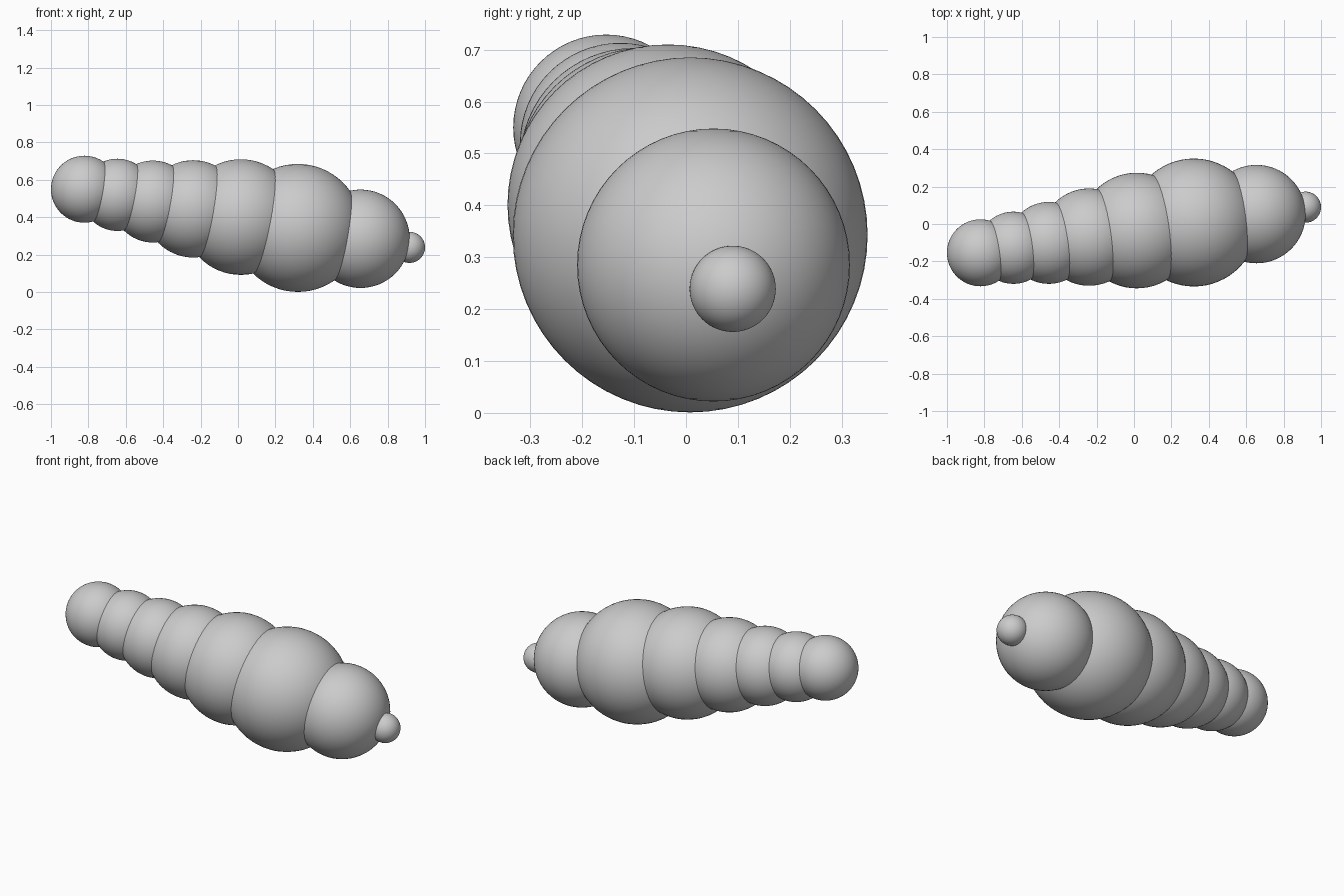
import bpy

cube = bpy.data.objects.get("Cube")
if cube:
    bpy.data.objects.remove(cube, do_unlink=True)

# One plain grey for the whole body
GREY = (0.6, 0.6, 0.6, 1.0)
grey = bpy.data.materials.new("plain_grey")
grey.use_nodes = True
grey.diffuse_color = GREY
grey.node_tree.nodes["Principled BSDF"].inputs["Base Color"].default_value = GREY


def ball(name, centre, radius):
    bpy.ops.mesh.primitive_uv_sphere_add(segments=64, ring_count=32, radius=radius, location=centre)
    obj = bpy.context.object
    obj.name = name
    obj.data.materials.append(grey)
    bpy.ops.object.shade_smooth()


# Nose and head
ball("nose", (0.917, 0.09, 0.239), 0.083)
ball("head", (0.655, 0.053, 0.285), 0.263)

# Overlapping body segments, tapering from the chest to the raised tail
segments = [
    ((0.32, 0.008, 0.343), 0.342),
    ((0.015, -0.035, 0.401), 0.309),
    ((-0.24, -0.07, 0.445), 0.26),
    ((-0.455, -0.101, 0.484), 0.219),
    ((-0.645, -0.127, 0.52), 0.193),
]
for number, (centre, radius) in enumerate(segments, 1):
    ball(f"body_segment_{number}", centre, radius)
ball("tail_tip", (-0.821, -0.154, 0.55), 0.179)
